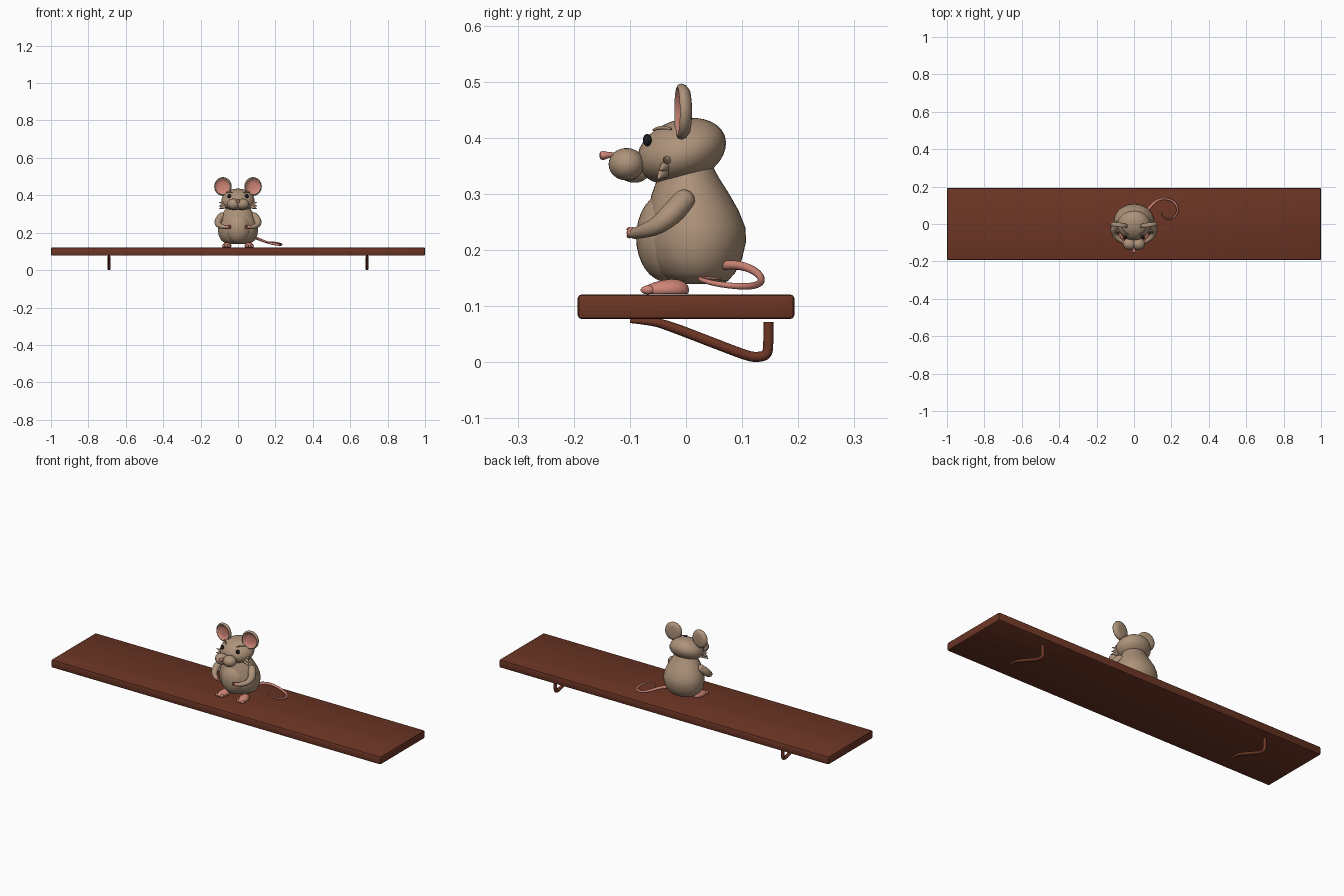
import bpy, bmesh, math
from mathutils import Matrix, Vector

if "Cube" in bpy.data.objects:
    bpy.data.objects.remove(bpy.data.objects["Cube"])


def material(name, rgb):
    m = bpy.data.materials.new(name)
    m.diffuse_color = (*rgb, 1)
    m.use_nodes = True
    m.node_tree.nodes["Principled BSDF"].inputs["Base Color"].default_value = m.diffuse_color
    return m


WOOD = material("brown_wood", (0.15, 0.036, 0.018))
FUR = material("tan_fur", (0.42, 0.29, 0.195))
PINK = material("pink_skin", (0.62, 0.235, 0.185))
BLACK = material("black_eye", (0.012, 0.012, 0.015))


def finish(name, bm, *mats, angle=50):
    bmesh.ops.recalc_face_normals(bm, faces=bm.faces[:])
    me = bpy.data.meshes.new(name)
    bm.to_mesh(me)
    bm.free()
    ob = bpy.data.objects.new(name, me)
    bpy.context.collection.objects.link(ob)
    for m in mats:
        me.materials.append(m)
    smooth(ob, angle)
    return ob


def smooth(ob, angle=50):
    bpy.ops.object.select_all(action='DESELECT')
    bpy.context.view_layer.objects.active = ob
    ob.select_set(True)
    bpy.ops.object.shade_smooth_by_angle(angle=math.radians(angle))


def ball(name, loc, radii, mat, tilt=0, yaw=0, segs=32, shape=None):
    bm = bmesh.new()
    bmesh.ops.create_uvsphere(bm, u_segments=segs, v_segments=segs // 2, radius=1)
    if shape:
        for v in bm.verts:
            v.co = shape(v.co)
    bm.transform(Matrix.Translation(loc) @ Matrix.Rotation(yaw, 4, 'Z')
                 @ Matrix.Rotation(tilt, 4, 'X') @ Matrix.Diagonal((*radii, 1)))
    return finish(name, bm, mat)


def loft(rings, segs=40):
    """Rings of (z, centre y, x radius, y radius), capped at both ends."""
    bm = bmesh.new()
    loops = [[bm.verts.new((rx * math.cos(2 * math.pi * i / segs),
                            cy + ry * math.sin(2 * math.pi * i / segs), z))
              for i in range(segs)] for z, cy, rx, ry in rings]
    for a, b in zip(loops, loops[1:]):
        for i in range(segs):
            j = (i + 1) % segs
            bm.faces.new((a[i], a[j], b[j], b[i]))
    bm.faces.new(loops[0])
    bm.faces.new(loops[-1])
    return bm


def tube(name, pts, mat, kind='NURBS'):
    """Tube through (x, y, z, radius) points."""
    cu = bpy.data.curves.new(name, 'CURVE')
    cu.dimensions = '3D'
    cu.bevel_depth = 1
    cu.bevel_resolution = 4
    cu.use_fill_caps = True
    sp = cu.splines.new(kind)
    sp.points.add(len(pts) - 1)
    for p, (x, y, z, r) in zip(sp.points, pts):
        p.co = (x, y, z, 1)
        p.radius = r
    if kind == 'NURBS':
        sp.order_u = 3
        sp.use_endpoint_u = True
        sp.resolution_u = 8
    ob = bpy.data.objects.new(name, cu)
    bpy.context.collection.objects.link(ob)
    cu.materials.append(mat)
    bpy.ops.object.select_all(action='DESELECT')
    bpy.context.view_layer.objects.active = ob
    ob.select_set(True)
    bpy.ops.object.convert(target='MESH')
    smooth(bpy.context.view_layer.objects.active)


# Shelf board with softened edges
bm = bmesh.new()
bmesh.ops.create_cube(bm, size=1, matrix=Matrix.Translation((0, 0, 0.099))
                      @ Matrix.Diagonal((2, 0.386, 0.044, 1)))
bmesh.ops.bevel(bm, geom=bm.edges[:], offset=0.007, segments=2, profile=0.5, affect='EDGES')
finish("shelf_board", bm, WOOD, angle=30)

# Hooked brackets under the board
for s in (-1, 1):
    r = 0.009
    tube("shelf_bracket", [(s * 0.69, y, z, rr) for y, z, rr in (
        (-0.10, 0.074, 0.004), (-0.06, 0.073, 0.007), (-0.03, 0.065, r), (0.04, 0.038, r),
        (0.11, 0.011, r), (0.128, 0.009, r), (0.145, 0.013, r), (0.147, 0.035, r),
        (0.147, 0.072, r))], WOOD)

# Pear-shaped body and belly
finish("body", loft([
    (0.140, 0.025, 0.040, 0.036), (0.145, 0.021, 0.070, 0.054), (0.160, 0.018, 0.091, 0.070),
    (0.185, 0.017, 0.103, 0.083), (0.215, 0.017, 0.108, 0.090), (0.240, 0.017, 0.106, 0.089),
    (0.270, 0.013, 0.097, 0.081), (0.300, 0.008, 0.083, 0.069), (0.330, 0.004, 0.066, 0.054),
    (0.360, 0.000, 0.052, 0.042)]), FUR)
ball("belly", (0, -0.034, 0.223), (0.069, 0.055, 0.080), FUR)

# Head, wider at the cheeks
ball("head", (0, -0.008, 0.376), (0.089, 0.082, 0.056), FUR, tilt=math.radians(20),
     shape=lambda c: Vector((c.x * (1.0 - 0.10 * c.z), c.y, c.z)))

# Nose and lower lip
ball("chin", (0, -0.092, 0.338), (0.026, 0.026, 0.018), FUR, segs=20)
finish_nose = loft([(0, 0, 0.005, 0.004), (0.002, 0, 0.010, 0.007), (0.007, 0, 0.011, 0.008),
                    (0.014, 0, 0.008, 0.006), (0.030, 0, 0.003, 0.003)], 20)
finish_nose.transform(Matrix.Translation((0, -0.154, 0.368))
                      @ Matrix.Rotation(math.radians(-85), 4, 'X'))
finish("nose", finish_nose, PINK)

for s in (-1, 1):
    # Muzzle lobe, eye and brow
    ball("muzzle_lobe", (s * 0.024, -0.106, 0.353), (0.035, 0.032, 0.029), FUR, segs=24)
    ball("eye", (s * 0.047, -0.069, 0.396), (0.010, 0.008, 0.011), BLACK, segs=20)
    tube("brow", [(s * 0.030, -0.058, 0.414, 0.002), (s * 0.045, -0.047, 0.421, 0.004),
                  (s * 0.064, -0.026, 0.416, 0.002)], FUR)

    # Cheek fur tufts
    for dy, z, drop in ((0.0, 0.362, 0.002), (-0.006, 0.350, -0.008), (-0.010, 0.338, -0.012)):
        tube("cheek_tuft", [(s * 0.070, -0.030 + dy, z, 0.010),
                            (s * 0.090, -0.036 + dy, z - 0.004, 0.006),
                            (s * 0.102, -0.040 + dy, z + drop, 0.001)], FUR)

    # Round ear with a recessed pink front
    ear = loft([(z, 0, r, r * 1.06) for z, r in (
        (-0.012, 0.024), (-0.010, 0.036), (-0.004, 0.044), (0.004, 0.047), (0.010, 0.045),
        (0.012, 0.041), (0.010, 0.037), (0.004, 0.032), (0.001, 0.018))])
    for f in ear.faces:
        c = f.calc_center_median()
        f.material_index = int(c.z > -0.001 and c.xy.length < 0.037)
    ear.transform(Matrix.Translation((s * 0.080, -0.004, 0.447))
                  @ Matrix.Rotation(s * math.radians(7), 4, 'Z')
                  @ Matrix.Rotation(math.radians(90), 4, 'X'))
    finish("ear", ear, FUR, PINK)

    # Bent arm, shoulder and pink paw with fingers
    tube("arm", [(s * 0.086, -0.004, 0.288, 0.020), (s * 0.106, -0.022, 0.268, 0.021),
                 (s * 0.108, -0.050, 0.243, 0.016), (s * 0.086, -0.080, 0.232, 0.012),
                 (s * 0.064, -0.092, 0.230, 0.010)], FUR)
    ball("shoulder", (s * 0.086, -0.004, 0.288), (0.020, 0.020, 0.020), FUR, segs=20)
    ball("paw", (s * 0.058, -0.096, 0.231), (0.014, 0.010, 0.010), PINK, segs=16)
    for dz in (-0.006, 0, 0.006):
        ball("finger", (s * 0.046, -0.101, 0.231 + dz), (0.009, 0.005, 0.004), PINK, segs=12)

    # Flat-soled foot with toes
    ball("foot", (s * 0.060, -0.036, 0.129), (0.024, 0.042, 0.023), PINK, yaw=s * 0.15, segs=24,
         shape=lambda c: Vector((c.x, c.y, max(c.z * (0.8 + 0.25 * c.y), -0.33))))
    for dx in (-0.014, 0, 0.014):
        ball("toe", (s * 0.063 + dx, -0.068, 0.129), (0.008, 0.013, 0.008), PINK, segs=14)

# Curled tapering tail
tube("tail", [(0.050, 0.050, 0.172, 0.009), (0.085, 0.090, 0.176, 0.008),
              (0.120, 0.127, 0.162, 0.007), (0.170, 0.138, 0.143, 0.006),
              (0.225, 0.115, 0.134, 0.006), (0.236, 0.060, 0.138, 0.005),
              (0.200, 0.022, 0.148, 0.004), (0.155, 0.030, 0.152, 0.003),
              (0.145, 0.062, 0.148, 0.0015)], PINK)
